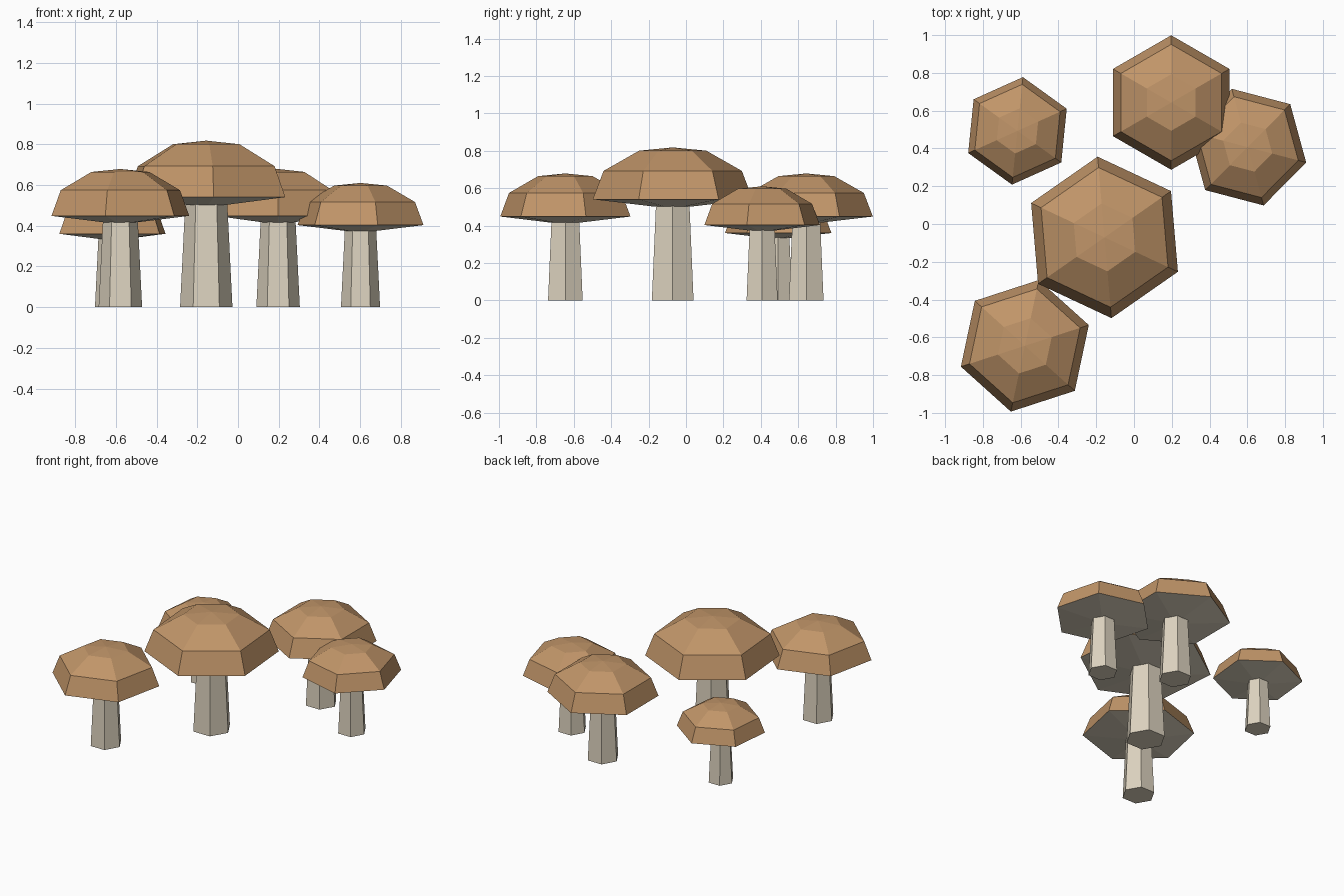
import bpy, bmesh, math

if "Cube" in bpy.data.objects:
    bpy.data.objects.remove(bpy.data.objects["Cube"])

def flat_colour(name, rgb):
    mat = bpy.data.materials.new(name)
    mat.diffuse_color = (*rgb, 1)
    mat.use_nodes = True
    mat.node_tree.nodes["Principled BSDF"].inputs["Base Color"].default_value = mat.diffuse_color
    return mat

BROWN = flat_colour("cap_brown", (0.53, 0.30, 0.14))
CREAM = flat_colour("stem_cream", (0.72, 0.65, 0.52))

SIDES = 6
# (radius, height) rings as fractions of the cap radius, listed upwards
CAP_RINGS = [(0.24, 1.17), (1.0, 1.26), (0.865, 1.614), (0.42, 1.866)]
CAP_TIP = 1.907
STEM_RINGS = [(0.30, 0.0), (0.24, 1.21)]

def lathe(name, rings, tip, scale, x, y, angle, mats):
    """Six-sided stack of rings, closed below, with an optional pointed top."""
    bm = bmesh.new()
    loops = []
    for r, z in rings:
        loops.append([bm.verts.new((r * scale * math.cos(angle + math.tau * i / SIDES),
                                    r * scale * math.sin(angle + math.tau * i / SIDES),
                                    z * scale)) for i in range(SIDES)])
    bm.faces.new(loops[0][::-1])
    for a, b in zip(loops, loops[1:]):
        for i in range(SIDES):
            j = (i + 1) % SIDES
            bm.faces.new((a[i], a[j], b[j], b[i]))
    if tip is None:
        bm.faces.new(loops[-1])
    else:
        top = bm.verts.new((0, 0, tip * scale))
        for i in range(SIDES):
            bm.faces.new((loops[-1][i], loops[-1][(i + 1) % SIDES], top))
    bm.normal_update()
    # Downward faces take the last material, so the cap has cream gills
    for f in bm.faces:
        f.material_index = len(mats) - 1 if f.normal.z < -0.3 else 0
    mesh = bpy.data.meshes.new(name)
    bm.to_mesh(mesh)
    bm.free()
    for m in mats:
        mesh.materials.append(m)
    ob = bpy.data.objects.new(name, mesh)
    ob.location = (x, y, 0)
    bpy.context.collection.objects.link(ob)

# Mushrooms: name, x, y, cap radius, cap rotation in degrees
MUSHROOMS = [
    ("centre", -0.156, -0.071, 0.429, 34.9),
    ("back", 0.197, 0.643, 0.356, 30.0),
    ("right", 0.602, 0.407, 0.320, 45.3),
    ("back_left", -0.617, 0.493, 0.286, 24.2),
    ("front_left", -0.578, -0.645, 0.356, 18.0),
]
for name, x, y, size, turn in MUSHROOMS:
    lathe(name + "_mushroom_cap", CAP_RINGS, CAP_TIP, size, x, y,
          math.radians(turn), [BROWN, CREAM])
    lathe(name + "_mushroom_stem", STEM_RINGS, None, size, x, y, 0.0, [CREAM])
